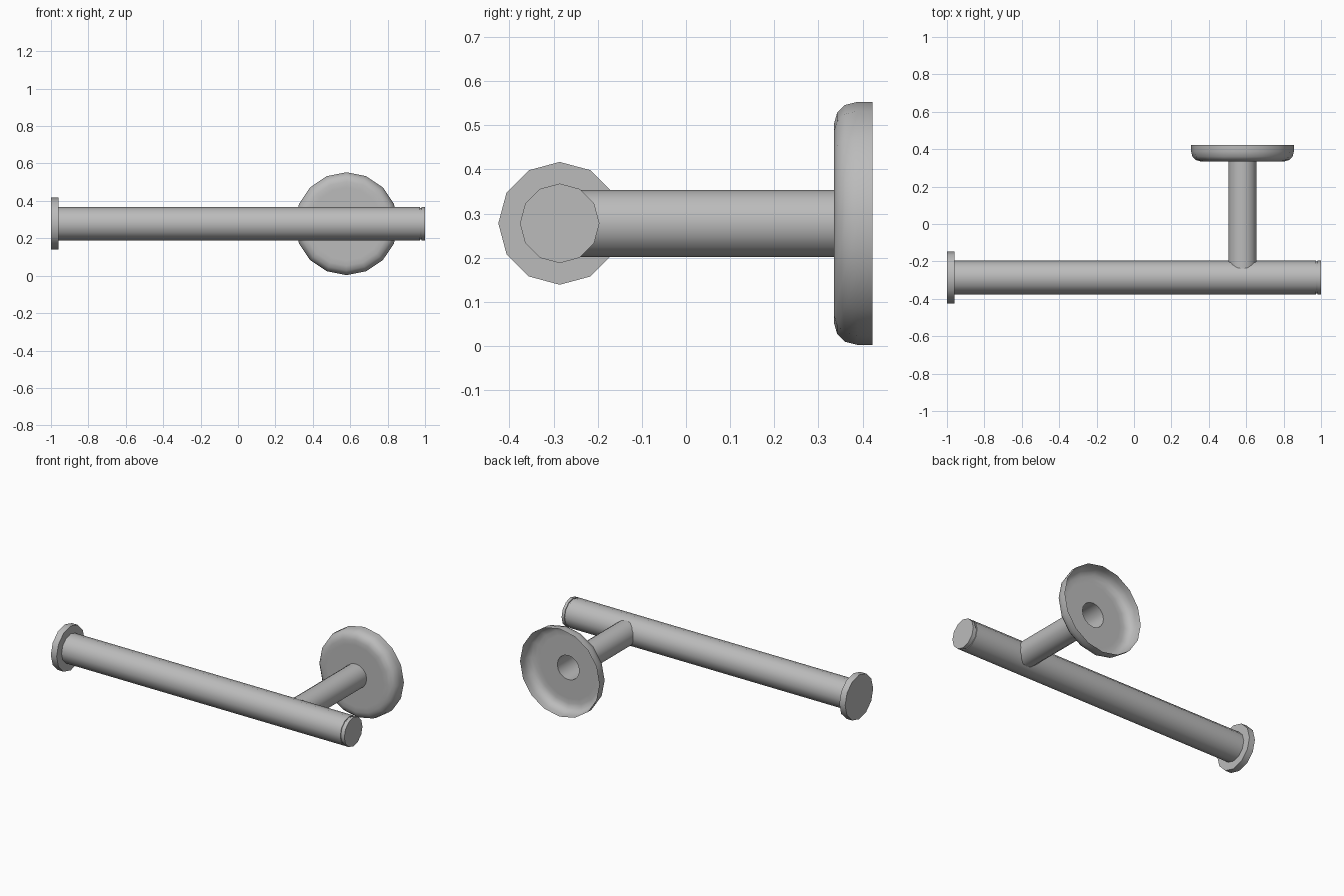
import bpy, bmesh, math

cube = bpy.data.objects.get("Cube")
if cube:
    bpy.data.objects.remove(cube, do_unlink=True)

# Single brushed metal colour
metal = bpy.data.materials.new("brushed_metal")
metal.use_nodes = True
colour = (0.5, 0.5, 0.5, 1)
metal.diffuse_color = colour
metal.node_tree.nodes["Principled BSDF"].inputs["Base Color"].default_value = colour

BAR_Y, AXIS_Z, POST_X = -0.286, 0.278, 0.58


def lathe(name, profile, axis, sides, cap_start=False, cap_end=False):
    """Turn (position, radius) pairs around the bar axis 'X' or the post axis 'Y'."""
    bm = bmesh.new()
    rings = []
    for pos, radius in profile:
        ring = []
        for i in range(sides):
            a = math.tau * i / sides
            u, w = radius * math.sin(a), AXIS_Z + radius * math.cos(a)
            co = (pos, BAR_Y + u, w) if axis == 'X' else (POST_X - u, pos, w)
            ring.append(bm.verts.new(co))
        rings.append(ring)
    for a, b in zip(rings, rings[1:]):
        for i in range(sides):
            j = (i + 1) % sides
            bm.faces.new((a[i], b[i], b[j], a[j]))
    if cap_start:
        bm.faces.new(rings[0])
    if cap_end:
        bm.faces.new(rings[-1])
    bmesh.ops.recalc_face_normals(bm, faces=bm.faces)
    mesh = bpy.data.meshes.new(name)
    bm.to_mesh(mesh)
    bm.free()
    obj = bpy.data.objects.new(name, mesh)
    bpy.context.collection.objects.link(obj)
    mesh.materials.append(metal)
    bpy.ops.object.select_all(action='DESELECT')
    obj.select_set(True)
    bpy.context.view_layer.objects.active = obj
    bpy.ops.object.shade_smooth_by_angle(angle=math.radians(35))
    return obj


# Holder bar with a shallow groove before its tip
lathe("holder_bar", [(-0.97, 0.09), (0.972, 0.09), (0.972, 0.085), (0.982, 0.085),
                     (0.982, 0.09), (1.0, 0.09)], 'X', 12, True, True)

# Stop disc at the right end of the bar
lathe("end_stop", [(-1.0, 0.139), (-0.96, 0.139)], 'X', 12, True, True)

# Hollow post from the bar to the wall plate
lathe("support_post", [(-0.25, 0.076), (0.337, 0.076)], 'Y', 16)

# Wall plate: flat centre with a hole, and an open rounded rim
lathe("wall_plate", [(0.337, 0.076), (0.337, 0.197)], 'Y', 16)
lathe("wall_plate_rim", [(0.335, 0.195), (0.335, 0.225), (0.342, 0.25), (0.36, 0.268),
                         (0.388, 0.275), (0.422, 0.275)], 'Y', 16)
